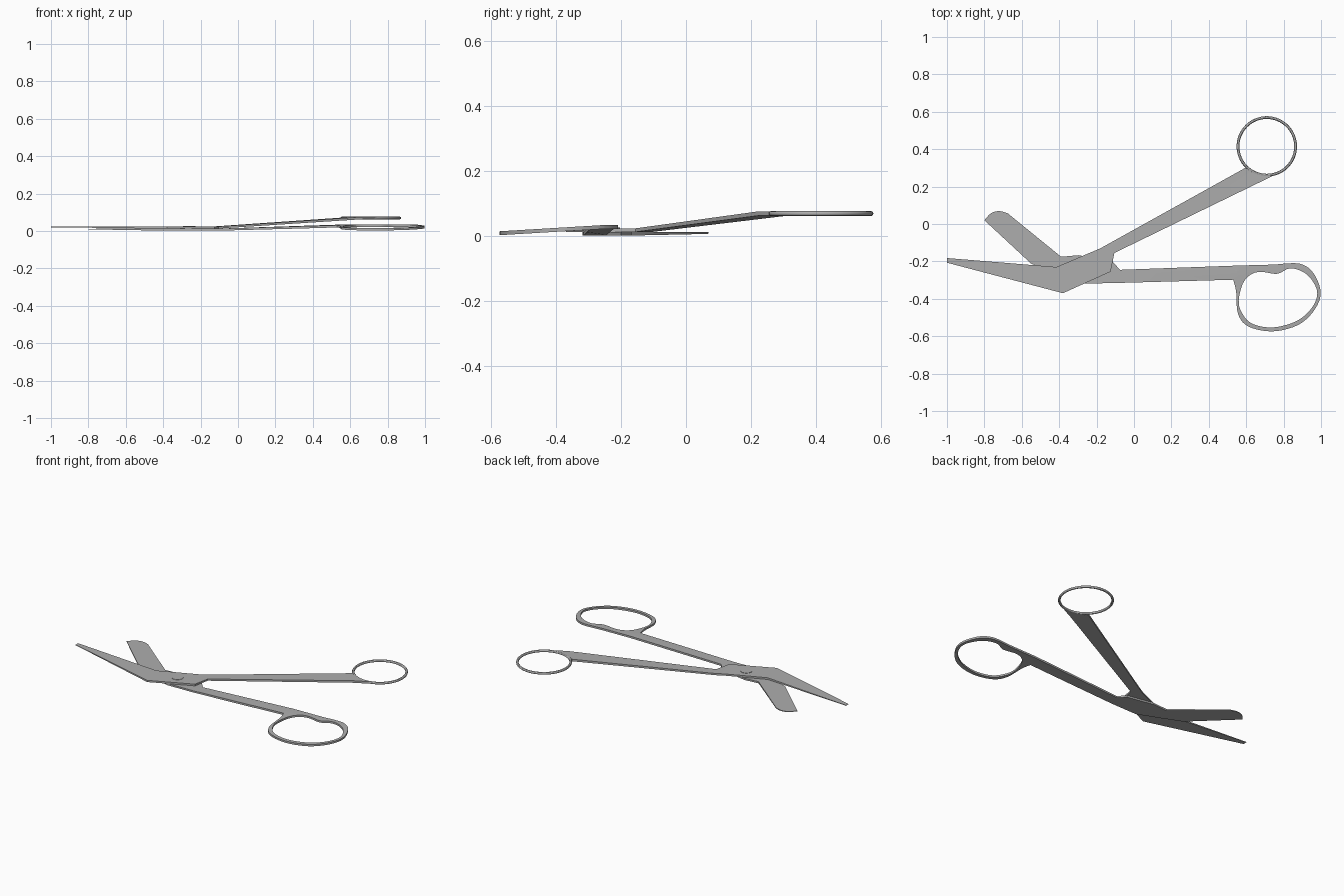
import bpy, bmesh, math
from mathutils import Vector

if "Cube" in bpy.data.objects:
    bpy.data.objects.remove(bpy.data.objects["Cube"])

# Dark steel
steel = bpy.data.materials.new("steel")
steel.diffuse_color = (0.42, 0.42, 0.42, 1)
steel.use_nodes = True
steel.node_tree.nodes["Principled BSDF"].inputs["Base Color"].default_value = steel.diffuse_color


def clamp(t):
    return max(0.0, min(1.0, t))


def spline(pts, closed=False, n=5):
    """Catmull-Rom curve through the points."""
    out, c = [], len(pts)
    for i in range(c if closed else c - 1):
        idx = [i - 1, i, i + 1, i + 2]
        idx = [k % c if closed else max(0, min(c - 1, k)) for k in idx]
        p0, p1, p2, p3 = [Vector(pts[k]) for k in idx]
        for s in range(n):
            t = s / n
            out.append(0.5 * (2 * p1 + (p2 - p0) * t + (2 * p0 - 5 * p1 + 4 * p2 - p3) * t * t
                              + (3 * p1 - p0 - 3 * p2 + p3) * t ** 3))
    if not closed:
        out.append(Vector(pts[-1]))
    return out


def finish(ob, name):
    ob.name = name
    ob.data.materials.append(steel)
    bpy.ops.object.select_all(action='DESELECT')
    ob.select_set(True)
    bpy.context.view_layer.objects.active = ob
    bpy.ops.object.shade_smooth_by_angle(angle=math.radians(30))


def plate(name, loops, mid, thick, cuts):
    """Flat steel cut to outline loops, bent along mid(x, y), thickness thick(x, y)."""
    bm = bmesh.new()
    for loop in loops:
        vs = [bm.verts.new((p[0], p[1], 0)) for p in loop]
        for i in range(len(vs)):
            bm.edges.new((vs[i - 1], vs[i]))
    bmesh.ops.triangle_fill(bm, edges=bm.edges[:], use_beauty=True, use_dissolve=False)
    for normal, value in cuts:
        bmesh.ops.bisect_plane(bm, geom=bm.verts[:] + bm.edges[:] + bm.faces[:],
                               plane_co=normal * value, plane_no=normal, dist=1e-5)
    ext = bmesh.ops.extrude_face_region(bm, geom=bm.faces[:], use_keep_orig=True)
    top = {g for g in ext['geom'] if isinstance(g, bmesh.types.BMVert)}
    for v in bm.verts:
        side = 0.5 if v in top else -0.5
        v.co.z = mid(v.co.x, v.co.y) + side * thick(v.co.x, v.co.y)
    bmesh.ops.recalc_face_normals(bm, faces=bm.faces[:])
    me = bpy.data.meshes.new(name)
    bm.to_mesh(me)
    bm.free()
    ob = bpy.data.objects.new(name, me)
    bpy.context.collection.objects.link(ob)
    finish(ob, name)


X, Y = Vector((1, 0, 0)), Vector((0, 1, 0))
SHANK = Vector((0.875, 0.484, 0)).normalized()   # direction of the upper shank

# Upper arm: pointed blade, hub and shank rising along its own length
upper = [(-1, -0.182), (-0.415, -0.23), (-0.18, -0.13), (0.595, 0.30), (0.65, 0.273),
         (0.74, 0.256), (-0.105, -0.155), (-0.125, -0.255), (-0.38, -0.37), (-1, -0.207)]


def rise(x, y):
    return clamp((x * SHANK.x + y * SHANK.y + 0.17) / 0.86) if x > -0.2 else 0.0


plate("upper_blade_arm", [upper],
      lambda x, y: 0.018 + 0.003 * clamp((-0.4 - x) / 0.6) + 0.051 * rise(x, y),
      lambda x, y: 0.011 - 0.008 * clamp((-0.4 - x) / 0.6) + 0.002 * rise(x, y),
      [(X, -0.4), (SHANK, -0.17), (SHANK, 0.3), (SHANK, 0.69)])

# Round thumb ring
bpy.ops.mesh.primitive_torus_add(location=(0.71, 0.415, 0.069), major_radius=0.154,
                                 minor_radius=0.0075, major_segments=64, minor_segments=12)
finish(bpy.context.object, "thumb_ring")

# Lower arm: blunt blade, hub, shank and large finger bow
bow_outer = spline([(0.75, -0.217), (0.885, -0.212), (0.961, -0.265), (0.998, -0.37),
                    (0.961, -0.465), (0.875, -0.541), (0.74, -0.574), (0.612, -0.548),
                    (0.556, -0.48), (0.546, -0.36), (0.53, -0.298)])
bow_hole = spline([(0.56, -0.41), (0.582, -0.318), (0.625, -0.27), (0.68, -0.256),
                   (0.765, -0.266), (0.83, -0.238), (0.895, -0.252), (0.948, -0.295),
                   (0.98, -0.37), (0.948, -0.452), (0.865, -0.521), (0.74, -0.553),
                   (0.63, -0.532), (0.577, -0.475)], closed=True)
tip = spline([(-0.80, 0.02), (-0.765, 0.057), (-0.72, 0.069), (-0.675, 0.057)], n=4)
lower = tip + [(-0.39, -0.175), (-0.295, -0.167), (-0.115, -0.2), (-0.075, -0.245),
               (0.56, -0.222)] + bow_outer + [(-0.08, -0.315), (-0.28, -0.319), (-0.55, -0.212)]


def lower_mid(x, y):
    t = clamp((x + 0.1) / 0.65)
    tilt = min(0, y + 0.25) * 0.06 * t
    return 0.007 + 0.003 * clamp((-0.4 - x) / 0.4) + 0.021 * t + tilt


plate("lower_blade_arm", [lower, bow_hole], lower_mid,
      lambda x, y: 0.011 - 0.008 * clamp((-0.4 - x) / 0.4) + 0.001 * clamp((x + 0.1) / 0.4),
      [(X, -0.4), (X, -0.1), (X, 0.3), (X, 0.55), (Y, -0.25)])

# Pivot screw, its head just proud of the upper hub
bpy.ops.mesh.primitive_cylinder_add(vertices=32, radius=0.034, depth=0.02,
                                    location=(-0.26, -0.237, 0.0155))
finish(bpy.context.object, "pivot_screw")
